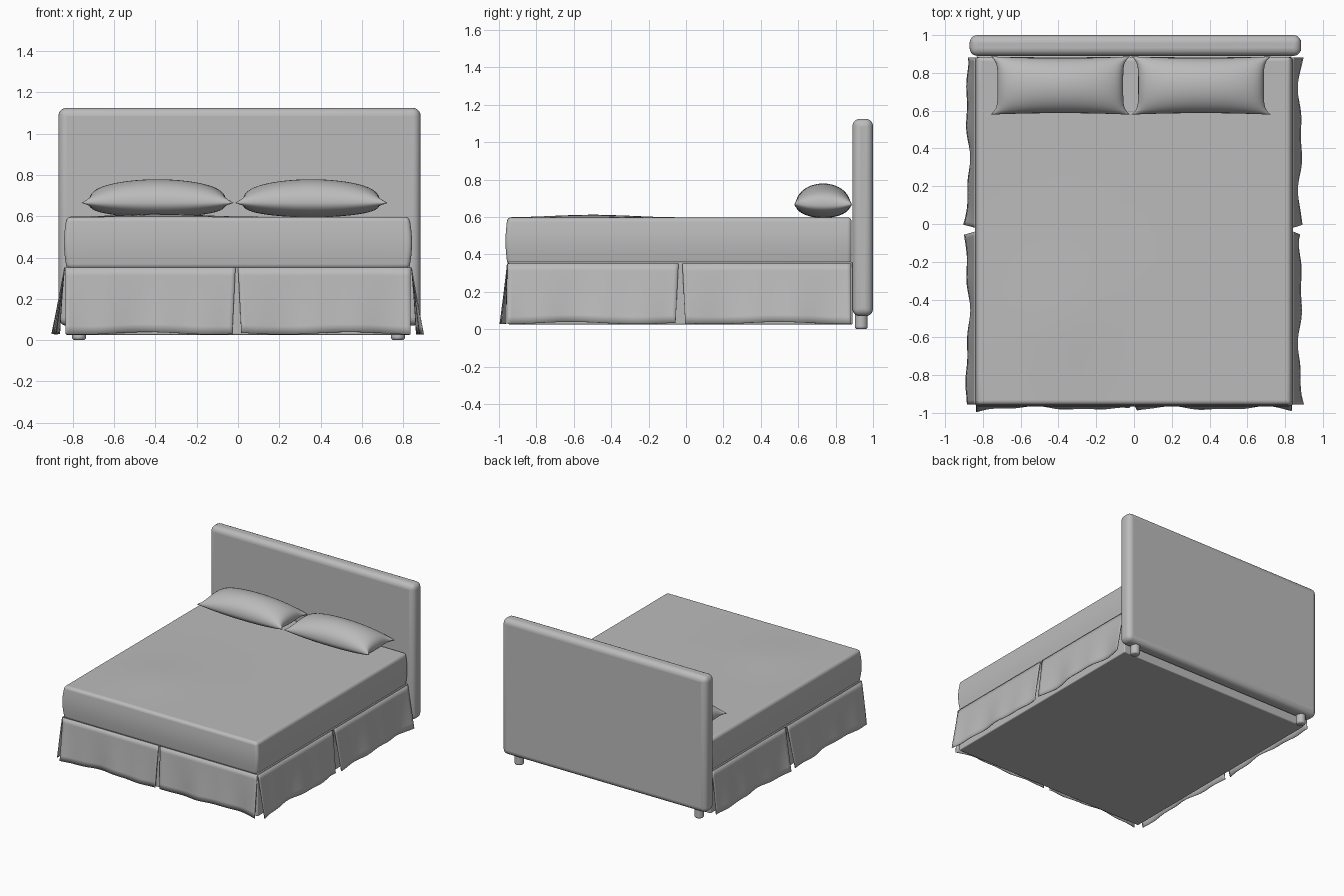
import bpy, bmesh, math
from mathutils import Vector

if "Cube" in bpy.data.objects:
    bpy.data.objects.remove(bpy.data.objects["Cube"], do_unlink=True)

grey = bpy.data.materials.new("grey_fabric")
grey.use_nodes = True
COLOUR = (0.5, 0.5, 0.5, 1)
grey.diffuse_color = COLOUR
for node in grey.node_tree.nodes:
    if node.type == 'BSDF_PRINCIPLED':
        node.inputs["Base Color"].default_value = COLOUR


def finish(name, bm, bevel=0.0, solid=0.0, angle=50):
    """Turn a bmesh into a smooth shaded object with its modifiers."""
    bmesh.ops.recalc_face_normals(bm, faces=bm.faces)
    mesh = bpy.data.meshes.new(name)
    bm.to_mesh(mesh)
    bm.free()
    mesh.materials.append(grey)
    obj = bpy.data.objects.new(name, mesh)
    bpy.context.collection.objects.link(obj)
    bpy.ops.object.select_all(action='DESELECT')
    obj.select_set(True)
    bpy.context.view_layer.objects.active = obj
    bpy.ops.object.shade_smooth_by_angle(angle=math.radians(angle))
    if bevel:
        mod = obj.modifiers.new("Bevel", 'BEVEL')
        mod.width, mod.segments, mod.limit_method = bevel, 5, 'ANGLE'
        mod.angle_limit = math.radians(50)
    if solid:
        mod = obj.modifiers.new("Solidify", 'SOLIDIFY')
        mod.thickness, mod.offset = solid, 0
    return obj


def box(lo, hi, cuts=0):
    bm = bmesh.new()
    bmesh.ops.create_cube(bm, size=1)
    lo, hi = Vector(lo), Vector(hi)
    for v in bm.verts:
        v.co = (lo + hi) / 2 + v.co * (hi - lo)
    if cuts:
        bmesh.ops.subdivide_edges(bm, edges=bm.edges[:], cuts=cuts, use_grid_fill=True)
    return bm


def sheet(bm, nu, nv, func):
    """Add a grid of quads, placed by func(u, v) with u and v from 0 to 1."""
    rows = [[bm.verts.new(func(i / nu, j / nv)) for i in range(nu + 1)]
            for j in range(nv + 1)]
    for a, b in zip(rows, rows[1:]):
        for i in range(nu):
            bm.faces.new((a[i], a[i + 1], b[i + 1], b[i]))


# Headboard and its two round feet
finish("headboard", box((-0.87, 0.89, 0.07), (0.885, 1.0, 1.125)), bevel=0.04)
for side, x in (("right", -0.77), ("left", 0.775)):
    bm = bmesh.new()
    bmesh.ops.create_cone(bm, cap_ends=True, segments=24, radius1=0.034,
                          radius2=0.034, depth=0.09)
    bmesh.ops.translate(bm, verts=bm.verts, vec=(x, 0.937, 0.045))
    finish(side + "_foot", bm, bevel=0.014)

# Box base
finish("bed_base", box((-0.835, -0.95, 0.025), (0.835, 0.89, 0.36)), bevel=0.008)

# Mattress with softly bulging sides and a slight swell on top
bm = box((-0.83, -0.955, 0.345), (0.83, 0.885, 0.597), cuts=11)
for v in bm.verts:
    x, y, z = v.co
    belly = math.sin(math.pi * (z - 0.345) / 0.252)
    if abs(x) > 0.829:
        v.co.x += math.copysign(0.013 * belly, x)
    if y < -0.954:
        v.co.y -= 0.01 * belly
    if z > 0.596:
        swell = 0.016 * math.exp(-((x + 0.38) / 0.25) ** 2 - ((y + 0.5) / 0.28) ** 2)
        v.co.z += swell
finish("mattress", bm, bevel=0.04)


# Pillows: two domed sheets pinched together along a rectangular seam
def pillow(name, cx):
    bm = bmesh.new()
    for height in (0.114, -0.07):
        def place(s, t):
            u, v = (math.sin(math.pi * (k - 0.5)) for k in (s, t))
            x = cx + 0.37 * u * (1 - 0.10 * abs(u) ** 5 * (1 - v ** 6))
            y = 0.733 + v * (0.154 - 0.008 * (1 - u * u))
            puff = math.sqrt(max(0, (1 - u * u) * (1 - v * v)))
            return x, y, 0.665 + height * puff ** 0.95
        sheet(bm, 32, 20, place)
    bmesh.ops.remove_doubles(bm, verts=bm.verts, dist=0.0008)
    finish(name, bm, angle=70)


pillow("right_pillow", -0.39)
pillow("left_pillow", 0.355)


# Skirt panels: hang from the mattress and ripple outwards at the hem
def skirt(name, start, end, base, flare, wave, phase, to_world, split_first):
    bm = bmesh.new()

    def place(u, t):
        # the pleat opens towards the floor at the split end
        gap = 0.016 * t * ((1 - u) if split_first else u)
        along = start + (end - start) * u + (gap if split_first else -gap)
        ripple = (math.sin(u * 9.5 + phase) + 0.6 * math.sin(u * 21 + phase * 2)) / 1.6
        corner = 0.012 * (abs(2 * u - 1) ** 8)
        out = base + t * (flare + corner) + wave * ripple * t ** 1.5
        hem = 0.027 + 0.006 * (1 + math.sin(u * 8 + phase * 3))
        return to_world(along, out, 0.352 + (hem - 0.352) * t)
    sheet(bm, 40, 8, place)
    finish(name, bm, solid=0.005)


for side, s in (("right", -1), ("left", 1)):
    def sideways(a, o, z):
        return s * o, a, z
    skirt(side + "_front_skirt", -0.955, -0.04, 0.84, 0.038, 0.014, 0.6 + s, sideways, False)
    skirt(side + "_rear_skirt", -0.02, 0.882, 0.84, 0.038, 0.014, 2.2 + s, sideways, True)


def forward(a, o, z):
    return a, -o, z


skirt("foot_right_skirt", -0.835, -0.012, 0.955, 0.018, 0.012, 1.3, forward, False)
skirt("foot_left_skirt", 0.0, 0.835, 0.955, 0.018, 0.012, 3.0, forward, True)
